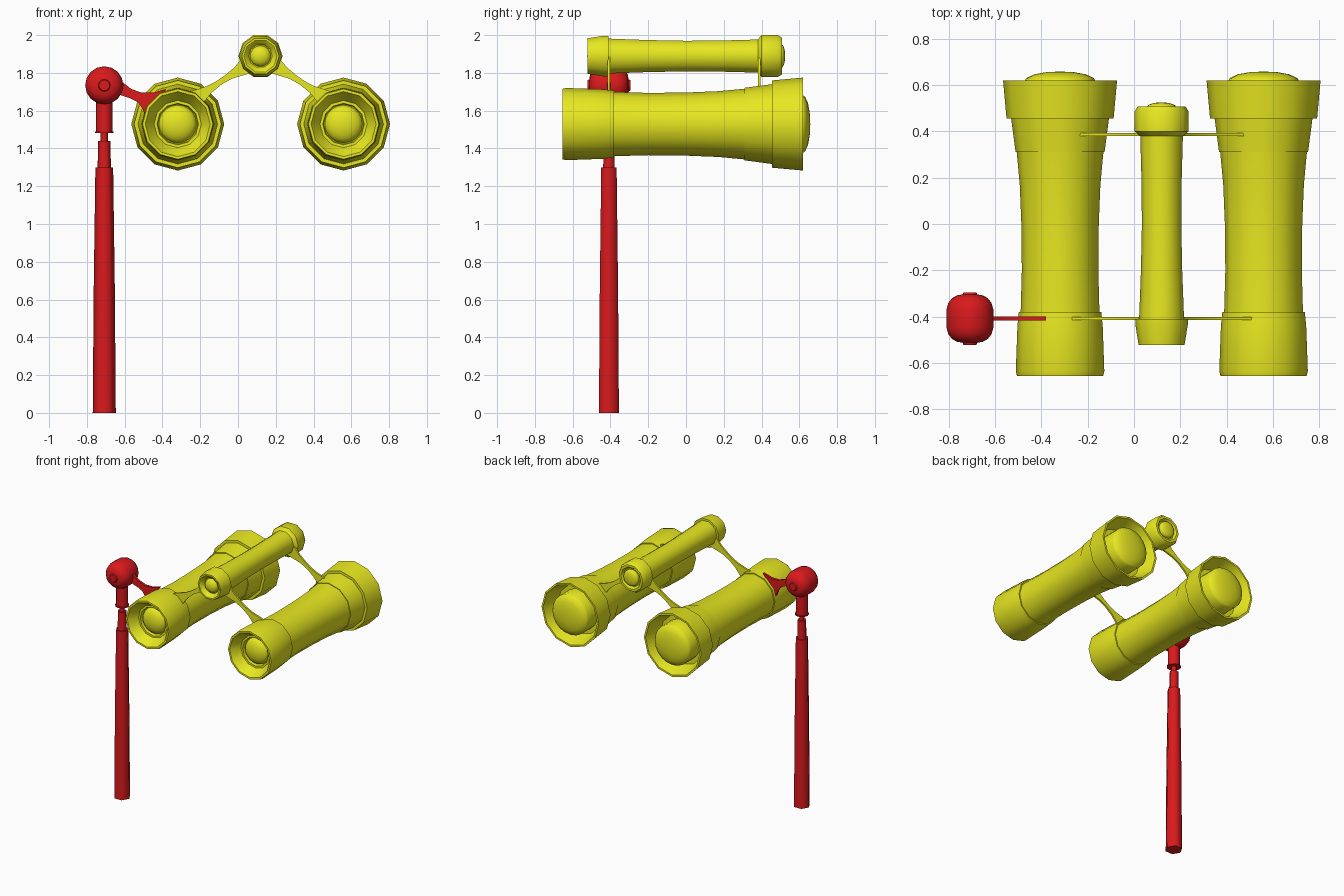
import bpy, bmesh, math
from mathutils import Vector

if "Cube" in bpy.data.objects:
    bpy.data.objects.remove(bpy.data.objects["Cube"])


def material(name, rgb):
    m = bpy.data.materials.new(name)
    m.diffuse_color = (*rgb, 1)
    m.use_nodes = True
    m.node_tree.nodes["Principled BSDF"].inputs["Base Color"].default_value = m.diffuse_color
    return m


YELLOW = material("yellow", (0.80, 0.80, 0.015))
RED = material("red", (0.70, 0.01, 0.012))


def finish(bm, name, mat, angle):
    bmesh.ops.remove_doubles(bm, verts=bm.verts, dist=1e-5)
    bmesh.ops.recalc_face_normals(bm, faces=bm.faces)
    me = bpy.data.meshes.new(name)
    bm.to_mesh(me)
    bm.free()
    ob = bpy.data.objects.new(name, me)
    bpy.context.collection.objects.link(ob)
    me.materials.append(mat)
    bpy.ops.object.select_all(action='DESELECT')
    ob.select_set(True)
    bpy.context.view_layer.objects.active = ob
    bpy.ops.object.shade_smooth_by_angle(angle=math.radians(angle))
    return ob


def lathe(name, profile, center, axis, sides, mat, angle=38):
    """Spin (position, radius) pairs about the y or z axis through center."""
    bm = bmesh.new()
    c = Vector(center)
    rings = []
    for p, r in profile:
        ring = []
        for i in range(sides):
            a = 2 * math.pi * i / sides
            u, v = r * math.cos(a), r * math.sin(a)
            ring.append(bm.verts.new(c + Vector((u, p, v) if axis == 'y' else (u, v, p))))
        rings.append(ring)
    for lo, hi in zip(rings, rings[1:]):
        for i in range(sides):
            j = (i + 1) % sides
            bm.faces.new((lo[i], lo[j], hi[j], hi[i]))
    return finish(bm, name, mat, angle)


def plate(name, outline, y, thickness, mat):
    """Flat x-z outline, extruded along y."""
    bm = bmesh.new()
    f = bm.faces.new([bm.verts.new((x, y - thickness / 2, z)) for x, z in outline])
    ext = bmesh.ops.extrude_face_region(bm, geom=[f])
    bmesh.ops.translate(bm, vec=(0, thickness, 0),
                        verts=[g for g in ext['geom'] if isinstance(g, bmesh.types.BMVert)])
    return finish(bm, name, mat, 38)


def dome(base, height, radius, back):
    """Lens: short cylinder wall from back, then a rounded cap."""
    pts = [(back, radius)]
    for k in range(6):
        a = k * math.pi / 10
        pts.append((base + height * math.sin(a), radius * math.cos(a)))
    return pts


# Large barrels with recessed eyepieces and flared rear hoods
BARREL = [(-0.56, 0), (-0.56, 0.105), (-0.585, 0.11), (-0.585, 0.125), (-0.655, 0.172),
          (-0.655, 0.186), (-0.635, 0.191), (-0.44, 0.184), (-0.41, 0.181), (-0.38, 0.178),
          (-0.38, 0.170), (-0.2, 0.165), (0.0, 0.167), (0.17, 0.174), (0.31, 0.187),
          (0.31, 0.192), (0.455, 0.211), (0.455, 0.231), (0.62, 0.246), (0.62, 0.232),
          (0.50, 0.190), (0.50, 0)]
for side, x in (("left", -0.319), ("right", 0.559)):
    c = (x, 0, 1.529)
    lathe(side + "_barrel", BARREL, c, 'y', 12, YELLOW)
    lathe(side + "_eye_lens", dome(-0.56, -0.05, 0.100, -0.55), c, 'y', 20, YELLOW)
    rear = [(0.49, 0.155), (0.615, 0.155), (0.63, 0.145), (0.646, 0.11), (0.655, 0.06), (0.658, 0)]
    lathe(side + "_front_lens", rear, c, 'y', 20, YELLOW)

# Small focus tube on top
TUBE = [(-0.49, 0), (-0.49, 0.062), (-0.505, 0.066), (-0.522, 0.088), (-0.522, 0.099),
        (-0.435, 0.113), (-0.41, 0.113), (-0.41, 0.097), (-0.2, 0.089), (0.0, 0.085),
        (0.2, 0.087), (0.38, 0.092), (0.40, 0.117), (0.485, 0.117), (0.507, 0.103),
        (0.507, 0.085), (0.49, 0.072), (0.49, 0)]
TC = (0.119, 0, 1.889)
lathe("focus_tube", TUBE, TC, 'y', 10, YELLOW)
lathe("focus_front_lens", dome(-0.49, -0.033, 0.055, -0.48), TC, 'y', 16, YELLOW)
lathe("focus_rear_lens", dome(0.505, 0.02, 0.062, 0.48), TC, 'y', 16, YELLOW)

# Thin curved bridges joining the tube to both barrels
ARM = [(0.18, 1.93), (0.222, 1.873), (0.26, 1.828), (0.308, 1.788), (0.355, 1.755),
       (0.404, 1.73), (0.46, 1.712), (0.525, 1.69), (0.53, 1.60), (0.445, 1.60),
       (0.42, 1.645), (0.38, 1.695), (0.325, 1.74), (0.27, 1.77), (0.21, 1.788), (0.13, 1.81)]
for pos, y in (("front", -0.408), ("rear", 0.387)):
    plate(pos + "_bridge_right", ARM, y, 0.013, YELLOW)
    plate(pos + "_bridge_left", [(2 * 0.12 - x, z) for x, z in ARM], y, 0.013, YELLOW)

# Red handle: arm, pivot ball, socket and telescoping grip
HX, HY = -0.708, -0.408
plate("handle_arm", [(-0.66, 1.80), (-0.61, 1.75), (-0.565, 1.715), (-0.51, 1.695),
                     (-0.45, 1.695), (-0.38, 1.715), (-0.42, 1.66), (-0.47, 1.61),
                     (-0.49, 1.565), (-0.505, 1.61), (-0.53, 1.645), (-0.57, 1.665),
                     (-0.63, 1.685), (-0.66, 1.68)], HY, 0.018, RED)
half = [(0.04, 0.101), (0.068, 0.093), (0.088, 0.077), (0.1, 0.056), (0.104, 0.032),
        (0.113, 0.028), (0.113, 0)]
BALL = [(-p, r) for p, r in reversed(half)] + half
lathe("handle_ball", BALL, (HX, HY, 1.734), 'y', 16, RED)
lathe("handle_socket", [(1.482, 0), (1.482, 0.050), (1.490, 0.050), (1.490, 0.043),
                        (1.72, 0.043), (1.72, 0)], (HX, HY, 0), 'z', 12, RED)
lathe("handle_grip", [(0, 0), (0, 0.061), (0.65, 0.056), (1.30, 0.047), (1.30, 0.035),
                      (1.44, 0.033), (1.44, 0.019), (1.49, 0.019), (1.49, 0)],
      (HX, HY, 0), 'z', 6, RED, 62)
